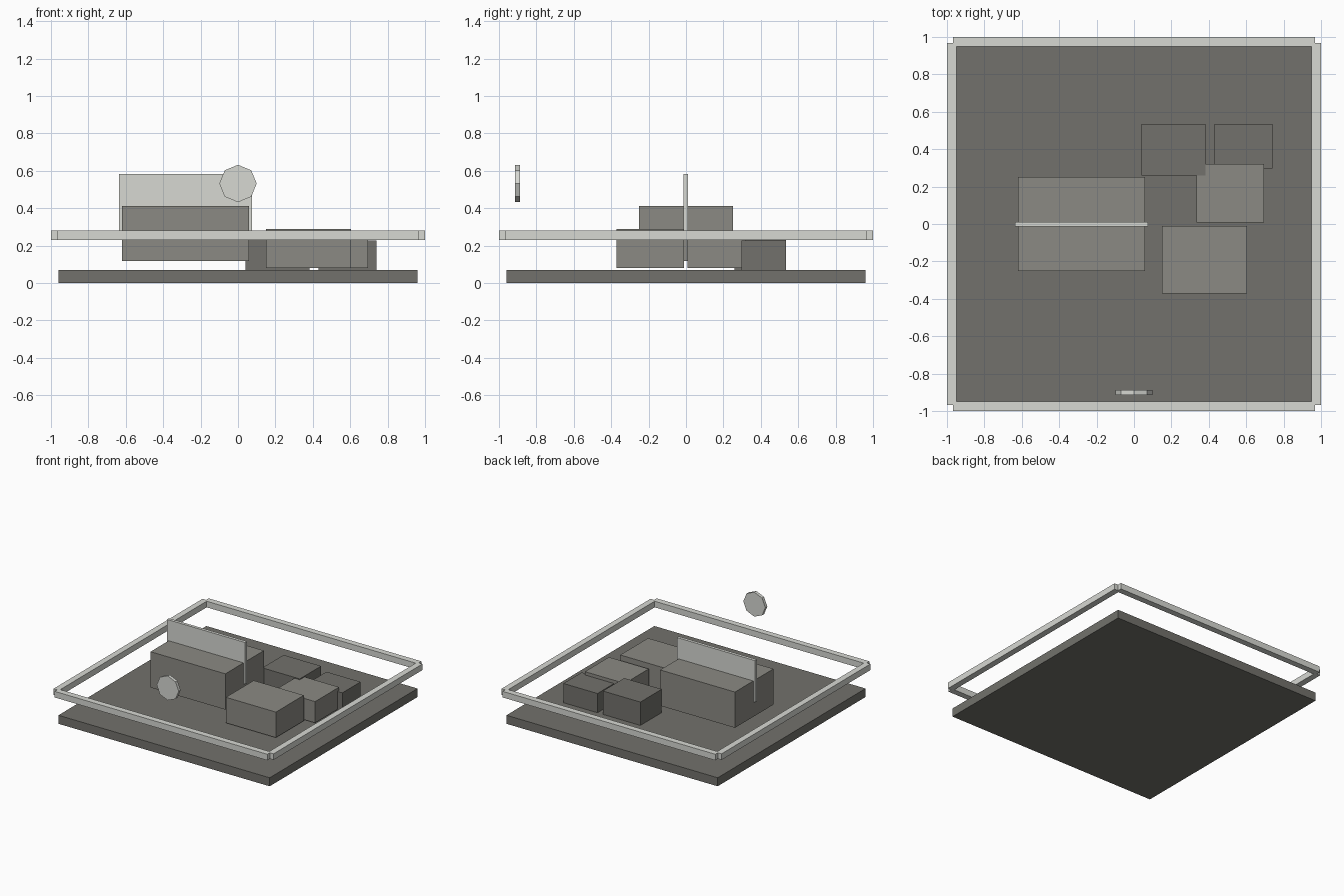
import bpy
import math

if "Cube" in bpy.data.objects:
    bpy.data.objects.remove(bpy.data.objects["Cube"])


def material(name, r, g, b):
    m = bpy.data.materials.new(name)
    m.diffuse_color = (r, g, b, 1)
    m.use_nodes = True
    m.node_tree.nodes["Principled BSDF"].inputs["Base Color"].default_value = m.diffuse_color
    return m


dark = material("dark_grey", 0.17, 0.167, 0.15)
mid = material("mid_grey", 0.26, 0.255, 0.23)
light = material("light_grey", 0.68, 0.69, 0.65)


def box(name, x, y, z, mat):
    """Box from (min, max) ranges on each axis."""
    bpy.ops.mesh.primitive_cube_add(
        size=1, location=[(a + b) / 2 for a, b in (x, y, z)])
    ob = bpy.context.object
    ob.name = name
    ob.scale = [b - a for a, b in (x, y, z)]
    bpy.ops.object.transform_apply(location=False, rotation=False, scale=True)
    ob.data.materials.append(mat)
    return ob


# Ground slab
box("base_slab", (-0.96, 0.96), (-0.96, 0.96), (0, 0.07), dark)

# Floating perimeter rails
for side, s in (("low", -1), ("high", 1)):
    edge = sorted((s * 0.95, s * 1.0))
    box("rail_x_" + side, edge, (-0.967, 0.967), (0.23, 0.28), light)
    box("rail_y_" + side, (-0.967, 0.967), edge, (0.23, 0.28), light)

# Main block with the upright panel through it
box("main_block", (-0.62, 0.06), (-0.25, 0.25), (0.118, 0.412), mid)
box("upright_panel", (-0.635, 0.075), (-0.014, 0.011), (0.24, 0.583), light)

# Smaller blocks
box("front_block", (0.15, 0.605), (-0.372, -0.01), (0.08, 0.29), mid)
box("middle_block", (0.333, 0.695), (0.008, 0.32), (0.08, 0.255), mid)
box("back_left_block", (0.04, 0.381), (0.258, 0.535), (0.07, 0.262), dark)
box("back_right_block", (0.43, 0.74), (0.298, 0.535), (0.07, 0.228), dark)

# Eight-sided disc hovering at the front
bpy.ops.mesh.primitive_cylinder_add(
    vertices=8, radius=0.1, depth=0.026,
    location=(0, -0.9, 0.532), rotation=(math.pi / 2, 0, 0))
disc = bpy.context.object
disc.name = "front_disc"
disc.data.materials.append(light)
